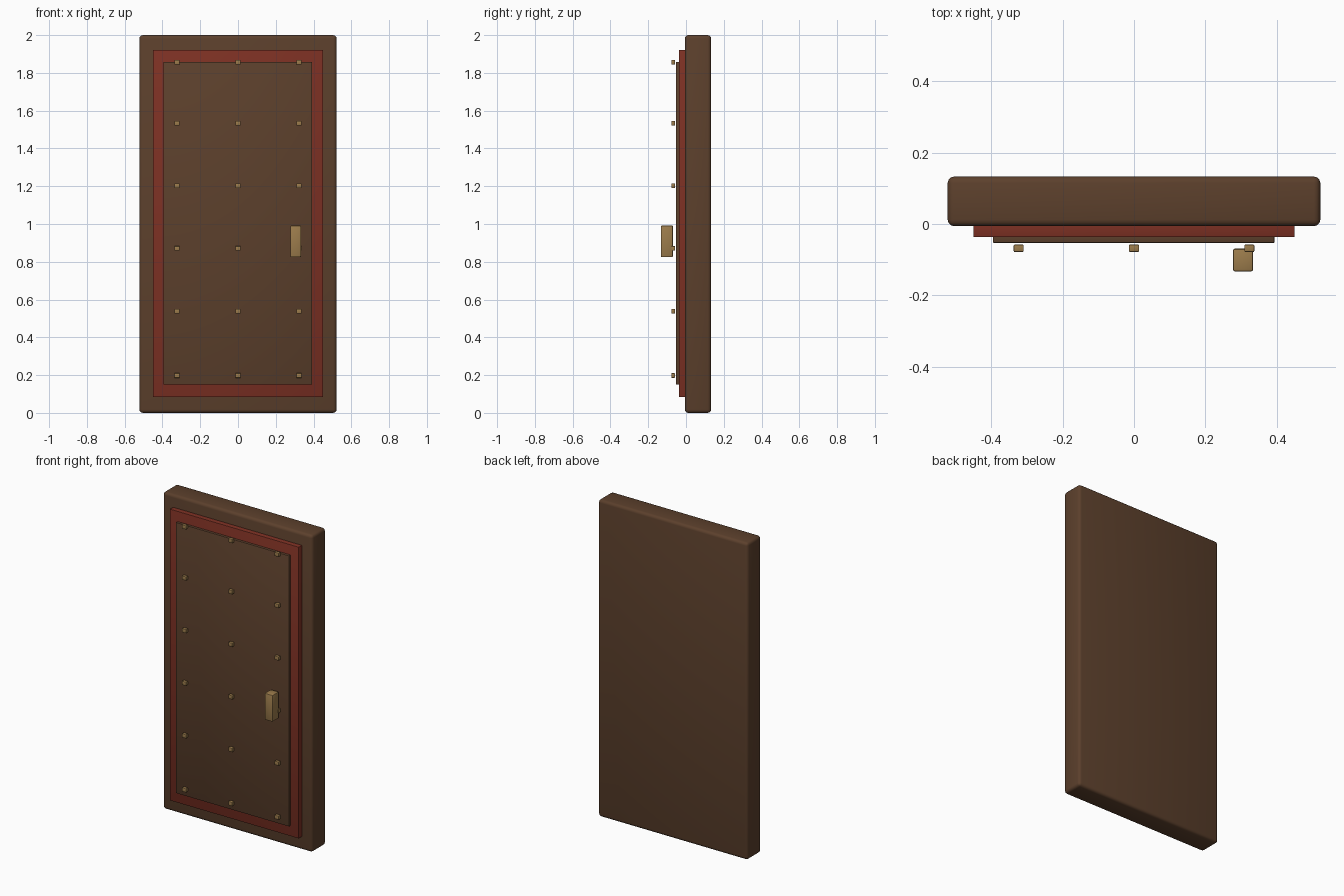
import bpy
from mathutils import Vector

cube = bpy.data.objects.get("Cube")
if cube:
    bpy.data.objects.remove(cube, do_unlink=True)


def material(name, color):
    mat = bpy.data.materials.new(name)
    mat.use_nodes = True
    mat.diffuse_color = color
    bsdf = mat.node_tree.nodes["Principled BSDF"]
    bsdf.inputs["Base Color"].default_value = color
    bsdf.inputs["Roughness"].default_value = 0.8
    return mat


def box(name, low, high, mat, bevel, segments=2):
    """Bevelled box spanning two opposite corners."""
    low, high = Vector(low), Vector(high)
    bpy.ops.mesh.primitive_cube_add(size=1, location=(low + high) / 2)
    obj = bpy.context.object
    obj.name = name
    obj.scale = high - low
    bpy.ops.object.transform_apply(location=False, rotation=False, scale=True)
    mod = obj.modifiers.new("Rounded edges", "BEVEL")
    mod.width = bevel
    mod.segments = segments
    bpy.ops.object.modifier_apply(modifier=mod.name)
    obj.data.materials.append(mat)
    bpy.ops.object.shade_smooth_by_angle()
    return obj


wood = material("dark brown wood", (0.107, 0.051, 0.025, 1))
red = material("brick red trim", (0.205, 0.030, 0.017, 1))
brass = material("dull brass", (0.333, 0.202, 0.072, 1))

# Door slab with layered panels on its front
box("door_slab", (-0.522, -0.006, 0), (0.522, 0.133, 2), wood, 0.018, 3)
box("red_trim", (-0.45, -0.037, 0.083), (0.45, 0.02, 1.922), red, 0.003)
box("front_panel", (-0.395, -0.053, 0.15), (0.393, -0.02, 1.858), wood, 0.002)

# Grid of small studs
stud_half = Vector((0.014, 0.01, 0.012))
for row in range(6):
    for column in range(3):
        centre = Vector((0.323 * (column - 1), -0.068, 0.197 + 0.333 * row))
        centre.z = 0.198 + (1.857 - 0.198) * row / 5 + (0.009 if 0 < row < 5 else 0)
        box(f"stud_{row + 1}_{column + 1}", centre - stud_half,
            centre + stud_half, brass, 0.002)

# Handle block
box("handle", (0.277, -0.133, 0.824), (0.334, -0.069, 0.992), brass, 0.006)
